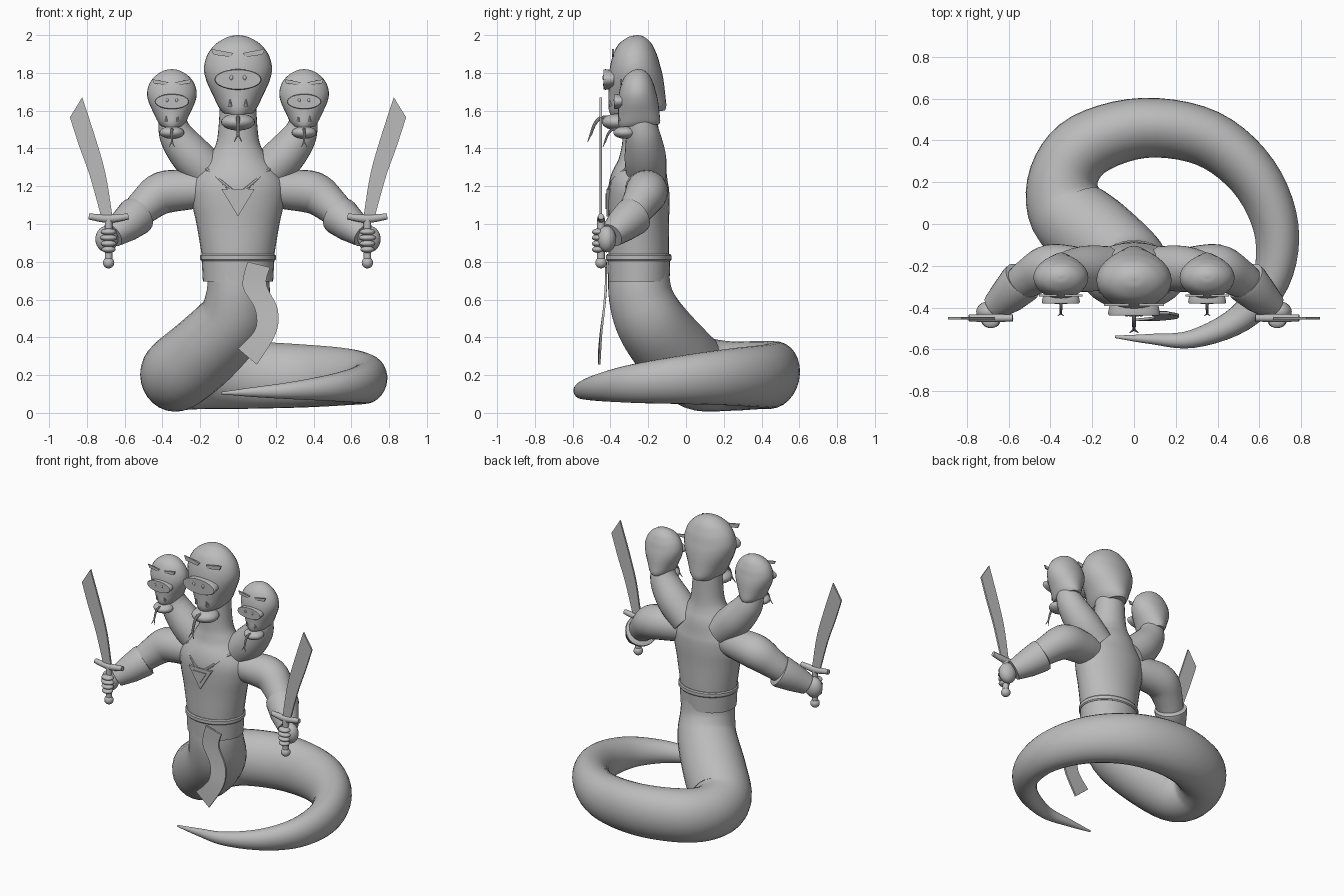
import bpy, bmesh, math
from mathutils import Vector

cube = bpy.data.objects.get("Cube")
if cube:
    bpy.data.objects.remove(cube)

grey = bpy.data.materials.new("plain grey")
grey.use_nodes = True
grey.diffuse_color = (0.5, 0.5, 0.5, 1)
grey.node_tree.nodes["Principled BSDF"].inputs["Base Color"].default_value = (0.5, 0.5, 0.5, 1)
made = []


def finish(name, bm):
    bmesh.ops.recalc_face_normals(bm, faces=bm.faces)
    mesh = bpy.data.meshes.new(name)
    bm.to_mesh(mesh)
    bm.free()
    mesh.materials.append(grey)
    obj = bpy.data.objects.new(name, mesh)
    bpy.context.collection.objects.link(obj)
    made.append(obj)
    return obj


def spline(rows, steps):
    """Catmull-Rom through rows of any width."""
    out = []
    for i in range(len(rows) - 1):
        four = [rows[max(i - 1, 0)], rows[i], rows[i + 1], rows[min(i + 2, len(rows) - 1)]]
        for k in range(steps):
            t = k / steps
            out.append([0.5 * (2 * b + (c - a) * t + (2 * a - 5 * b + 4 * c - d) * t * t
                               + (3 * b - a - 3 * c + d) * t ** 3) for a, b, c, d in zip(*four)])
    return out + [list(rows[-1])]


def tube(name, rows, side=(1, 0, 0), steps=5, sides=28):
    """Loft of ellipses; each row is x, y, z, radius along side, radius across."""
    rows = spline(rows, steps)
    pts = [Vector(r[:3]) for r in rows]
    u = Vector(side)
    bm = bmesh.new()
    rings = []
    for i, row in enumerate(rows):
        t = (pts[min(i + 1, len(pts) - 1)] - pts[max(i - 1, 0)]).normalized()
        u = (u - t * u.dot(t)).normalized()
        v = t.cross(u)
        ru, rv = max(row[3], 0.001), max(row[4], 0.001)
        angles = [2 * math.pi * k / sides for k in range(sides)]
        rings.append([bm.verts.new(pts[i] + u * ru * math.cos(a) + v * rv * math.sin(a)) for a in angles])
    for lo, hi in zip(rings, rings[1:]):
        for k in range(sides):
            n = (k + 1) % sides
            bm.faces.new((lo[k], lo[n], hi[n], hi[k]))
    bm.faces.new(rings[0])
    bm.faces.new(rings[-1])
    return finish(name, bm)


def round_rows(points):
    return [(x, y, z, r, r) for x, y, z, r in points]


def ball(name, centre, size):
    bm = bmesh.new()
    bmesh.ops.create_uvsphere(bm, u_segments=24, v_segments=14, radius=1)
    for v in bm.verts:
        v.co = Vector(c + p * s for c, p, s in zip(centre, v.co, size))
    return finish(name, bm)


def plate(name, outline, y, thick):
    """Flat front-facing plate from an x, z outline."""
    bm = bmesh.new()
    face = bm.faces.new([bm.verts.new((x, y, z)) for x, z in outline])
    new = bmesh.ops.extrude_face_region(bm, geom=[face])["geom"]
    for v in new:
        if isinstance(v, bmesh.types.BMVert):
            v.co.y += thick
    return finish(name, bm)


def ribbon(name, rows, thick=0.012, steps=5):
    """Strip of left x, left z, right x, right z, y rows."""
    bm = bmesh.new()
    rings = []
    for lx, lz, rx, rz, y in spline(rows, steps):
        corners = ((lx, y, lz), (rx, y, rz), (rx, y + thick, rz), (lx, y + thick, lz))
        rings.append([bm.verts.new(c) for c in corners])
    for a, b in zip(rings, rings[1:]):
        for k in range(4):
            n = (k + 1) % 4
            bm.faces.new((a[k], a[n], b[n], b[k]))
    bm.faces.new(rings[0])
    bm.faces.new(rings[-1])
    return finish(name, bm)


# Torso, belt and coiled tail
tube("torso", [(0, -.25, .72, .18, .155), (0, -.25, .84, .193, .16), (0, -.25, 1, .22, .16),
               (0, -.25, 1.12, .245, .163), (0, -.25, 1.21, .245, .158), (0, -.24, 1.3, .19, .135),
               (0, -.24, 1.37, .145, .11), (0, -.24, 1.45, .11, .096), (0, -.24, 1.64, .095, .09)])
tube("belt", [(0, -.25, .695, .186, .163), (0, -.25, .82, .193, .167)], steps=1)
tube("belt_rim", [(0, -.25, .805, .194, .167), (0, -.25, .812, .2, .173),
                  (0, -.25, .833, .2, .173), (0, -.25, .84, .194, .167)], steps=1)
tube("tail", [(0, -.25, .75, .17, .15), (0, -.24, .62, .175, .165), (-.035, -.185, .48, .19, .185),
              (-.18, -.065, .325, .202, .198), (-.315, .06, .215, .192, .2), (-.335, .23, .195, .165, .185),
              (-.22, .38, .2, .155, .182), (.05, .46, .2, .142, .18), (.35, .41, .195, .135, .168),
              (.57, .23, .19, .122, .152), (.68, -.02, .175, .107, .13), (.655, -.27, .155, .088, .105),
              (.51, -.45, .135, .066, .075), (.28, -.55, .118, .043, .046), (.08, -.55, .11, .024, .026),
              (-.09, -.54, .105, .006, .006)], side=(.7, .7, 0))

# Hanging sash
ribbon("sash", [(.05, .8, .17, .77, -.43), (.025, .67, .15, .68, -.43), (.09, .55, .21, .55, -.44),
                (.09, .44, .2, .42, -.455), (.0, .34, .1, .255, -.465)])

# Chest straps and triangle pendant
for s in (-1, 1):
    tube("chest_strap", round_rows([(s * .165, -.318, 1.29, .01), (s * .1, -.382, 1.235, .01),
                                    (s * .035, -.41, 1.18, .01)]), sides=8)
plate("pendant", [(-.088, 1.185), (.088, 1.185), (0, 1.04)], -.42, .02)
plate("pendant_centre", [(-.05, 1.162), (.05, 1.162), (0, 1.08)], -.427, .02)


def serpent_head(prefix, x, y, z, k):
    start = len(made)
    # Hooded skull, deepening towards the throat
    tube(prefix + "_hood", [(0, -.26, 2, .004, .004), (0, -.26, 1.99, .055, .042), (0, -.262, 1.955, .115, .085),
                            (0, -.267, 1.9, .16, .115), (0, -.269, 1.83, .18, .134), (0, -.265, 1.76, .168, .145),
                            (0, -.26, 1.68, .132, .15), (0, -.257, 1.62, .103, .153), (0, -.255, 1.59, .08, .145)])
    # Snout with a rim, nostrils and teeth
    tube(prefix + "_snout", [(0, -.38, 1.765, .115, .047), (0, -.428, 1.765, .125, .055),
                             (0, -.438, 1.765, .12, .051), (0, -.438, 1.765, .11, .043),
                             (0, -.428, 1.765, .1, .037)], steps=1)
    ball(prefix + "_lower_jaw", (0, -.36, 1.54), (.09, .085, .045))
    for s in (-1, 1):
        ball(prefix + "_nostril", (s * .035, -.43, 1.775), (.012, .013, .016))
        plate(prefix + "_eye", [(s * .143, 1.927), (s * .025, 1.905), (s * .04, 1.884), (s * .13, 1.897)],
              -.393, .012)
        tube(prefix + "_tooth", [(s * .015, -.43, 1.75, .008, .008), (s * .015, -.438, 1.73, .001, .001)],
             steps=1, sides=8)
        tube(prefix + "_fang", [(s * .042, -.395, 1.625, .014, .014), (s * .042, -.41, 1.66, .001, .001)],
             steps=1, sides=8)
        tube(prefix + "_tongue_fork", round_rows([(0, -.505, 1.475, .006), (s * .02, -.52, 1.435, .002)]),
             steps=1, sides=8)
    tube(prefix + "_tongue", round_rows([(0, -.4, 1.565, .01), (0, -.455, 1.56, .01), (0, -.485, 1.525, .009),
                                         (0, -.505, 1.47, .007)]), sides=10)
    for obj in made[start:]:
        obj.scale = (k, k, k)
        obj.location = (x, y + .26 * k, z - 2 * k)


serpent_head("middle", 0, -.26, 2, 1)

for s, label in ((1, "left"), (-1, "right")):
    # Side neck and head
    tube(label + "_neck", round_rows([(s * .13, -.21, 1.25, .105), (s * .235, -.215, 1.35, .11),
                                      (s * .315, -.225, 1.45, .095), (s * .345, -.235, 1.53, .078),
                                      (s * .348, -.24, 1.62, .06)]))
    serpent_head(label, s * .35, -.25, 1.82, .73)
    # Sleeve, cuff and fist
    tube(label + "_sleeve", round_rows([(s * .16, -.23, 1.185, .095), (s * .27, -.215, 1.18, .105),
                                        (s * .4, -.21, 1.165, .112), (s * .49, -.25, 1.1, .095),
                                        (s * .56, -.3, 1.03, .08)]))
    tube(label + "_cuff", round_rows([(s * .53, -.27, 1.05, .08), (s * .532, -.272, 1.048, .102),
                                      (s * .545, -.285, 1.037, .104), (s * .6, -.34, .99, .09),
                                      (s * .665, -.395, .94, .066)]), steps=1)
    ball(label + "_fist", (s * .695, -.42, .92), (.06, .05, .07))
    for i in range(4):
        ball(label + "_finger", (s * .685, -.465, .865 + i * .031), (.045 - abs(i - 2) * .004, .033, .018))
    # Curved sword
    tube(label + "_sword_grip", round_rows([(s * .685, -.45, .8, .02), (s * .685, -.45, 1.03, .02)]),
         steps=1, sides=16)
    ball(label + "_sword_pommel", (s * .685, -.45, .795), (.03, .03, .03))
    tube(label + "_sword_guard", [(s * .58, -.45, 1.04, .016, .016), (s * .685, -.45, 1.028, .02, .022),
                                  (s * .79, -.45, 1.04, .016, .016)], side=(0, 1, 0), sides=12)
    ribbon(label + "_sword_blade", [(s * .665, 1.04, s * .725, 1.04, -.457), (s * .7, 1.26, s * .783, 1.25, -.457),
                                    (s * .753, 1.45, s * .84, 1.41, -.457), (s * .825, 1.67, s * .89, 1.565, -.457)])

bpy.ops.object.select_all(action="DESELECT")
for obj in made:
    obj.select_set(True)
bpy.context.view_layer.objects.active = made[0]
bpy.ops.object.shade_smooth_by_angle(angle=math.radians(35))
